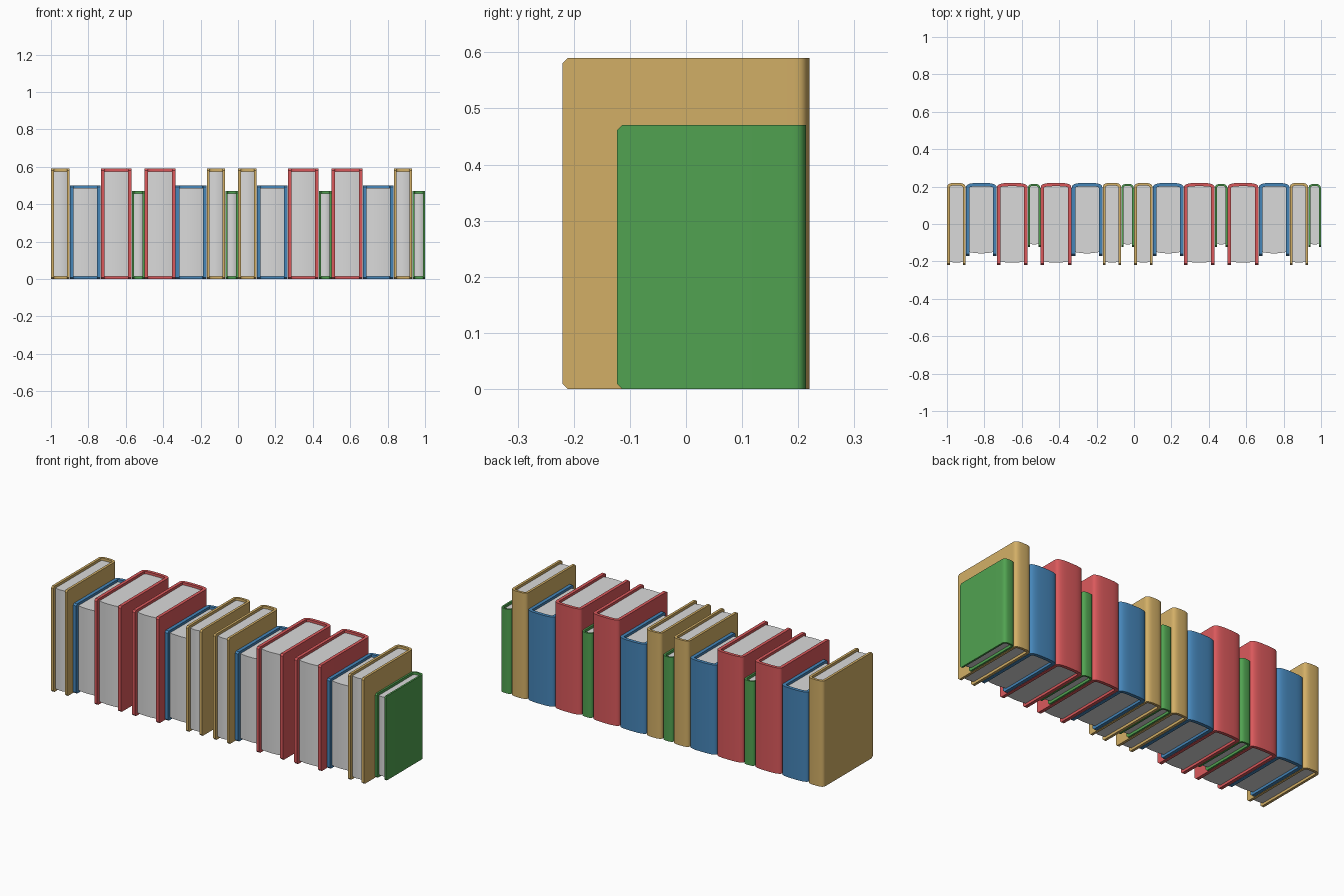
import bpy, bmesh, math

cube = bpy.data.objects.get("Cube")
if cube:
    bpy.data.objects.remove(cube, do_unlink=True)


def make_material(name, srgb):
    color = [c ** 2.2 for c in srgb] + [1]
    mat = bpy.data.materials.new(name)
    mat.use_nodes = True
    mat.diffuse_color = color
    mat.node_tree.nodes["Principled BSDF"].inputs["Base Color"].default_value = color
    return mat


paper = make_material("paper", (0.85, 0.85, 0.85))

# Book kinds: material, width, height, front y, spine crown y, board thickness
KINDS = {
    "tan": (make_material("tan cover", (0.82, 0.68, 0.40)), 0.100, 0.59, -0.22, 0.22, 0.014),
    "blue": (make_material("blue cover", (0.28, 0.52, 0.72)), 0.166, 0.50, -0.17, 0.22, 0.019),
    "red": (make_material("red cover", (0.85, 0.35, 0.36)), 0.166, 0.59, -0.22, 0.22, 0.018),
    "green": (make_material("green cover", (0.32, 0.63, 0.32)), 0.068, 0.47, -0.123, 0.214, 0.010),
}
ROW = ["tan", "blue", "red", "green", "red", "blue", "tan", "green"] * 2
SEGMENTS = 16
CHAMFER = 0.009


def spine_arc(half, base, depth):
    """Rounded-shoulder arc running from +half to -half."""
    points = []
    for i in range(SEGMENTS + 1):
        a = math.pi * i / SEGMENTS
        c, s = math.cos(a), max(0.0, math.sin(a))
        x = math.copysign(abs(c) ** 0.67, c) * half
        points.append((x, base + depth * s ** 0.67))
    return points


def finish(bm, name, x, mat):
    bmesh.ops.recalc_face_normals(bm, faces=bm.faces)
    mesh = bpy.data.meshes.new(name)
    bm.to_mesh(mesh)
    bm.free()
    mesh.materials.append(mat)
    obj = bpy.data.objects.new(name, mesh)
    bpy.context.collection.objects.link(obj)
    obj.location.x = x
    bpy.ops.object.select_all(action="DESELECT")
    obj.select_set(True)
    bpy.context.view_layer.objects.active = obj
    bpy.ops.object.shade_smooth_by_angle(angle=math.radians(35))


def build_cover(name, x, half, height, front, base, crown, t, mat):
    # Sections of the wrap: outer point, inner point, vertical inset
    sections = [(o, i, 0) for o, i in zip(spine_arc(half, base, crown - base),
                                          spine_arc(half - t, base, crown - t - base))]
    for side in (1, -1):
        ends = [((side * half, y), (side * (half - t), y), inset)
                for y, inset in ((front + CHAMFER, 0), (front, CHAMFER))]
        sections = ends[::-1] + sections if side > 0 else sections + ends
    bm = bmesh.new()
    rings = [[bm.verts.new((*p, z)) for p, z in ((o, inset), (o, height - inset),
                                                 (i, height - inset), (i, inset))]
             for o, i, inset in sections]
    for a, b in zip(rings, rings[1:]):
        for k in range(4):
            n = (k + 1) % 4
            bm.faces.new((a[k], a[n], b[n], b[k]))
    bm.faces.new(rings[0])
    bm.faces.new(rings[-1])
    finish(bm, name, x, mat)


def build_pages(name, x, half, height, front, base, crown):
    # Outline: rounded back against the spine, gently bowed fore-edge
    outline = spine_arc(half, base, crown - base)
    for i in range(9):
        u = i / 4 - 1
        outline.append((u * half, front - 0.007 * (1 - u * u)))
    bm = bmesh.new()
    face = bm.faces.new([bm.verts.new((px, py, 0.014)) for px, py in outline])
    top = bmesh.ops.extrude_face_region(bm, geom=[face])["geom"]
    bmesh.ops.translate(bm, vec=(0, 0, height - 0.028),
                        verts=[v for v in top if isinstance(v, bmesh.types.BMVert)])
    finish(bm, name, x, paper)


# Shelf row, packed from left to right
left = -1.0
for number, kind in enumerate(ROW, 1):
    mat, width, height, front, crown, t = KINDS[kind]
    x, half = left + width / 2, width / 2 - 0.001
    base = crown - 0.028
    build_cover(f"{kind}_book_cover_{number}", x, half, height, front, base, crown, t, mat)
    build_pages(f"{kind}_book_pages_{number}", x, half - t + 0.001, height,
                front + 0.02, base, crown - t + 0.001)
    left += width
